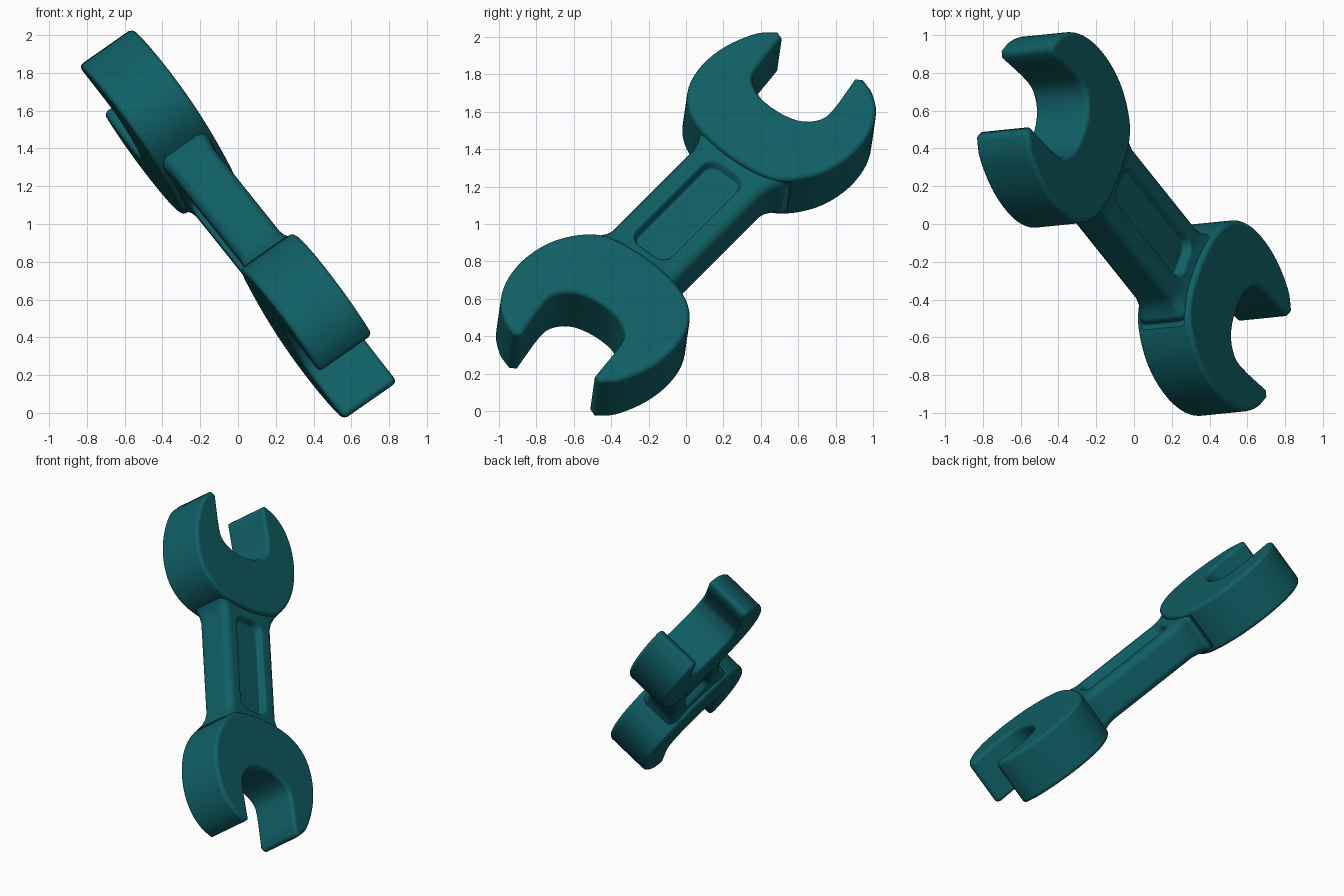
import bpy, bmesh, math
from mathutils import Vector, Matrix

if "Cube" in bpy.data.objects:
    bpy.data.objects.remove(bpy.data.objects["Cube"])

# Tool frame: local x along the handle, local y across, local z through the thickness
along = Vector((-0.492, 0.615, 0.615)).normalized()
face = Vector((0.815, 0.085, 0.573))
face = (face - along * face.dot(along)).normalized()
across = face.cross(along)
FRAME = Matrix((along, across, face)).transposed().to_4x4()
FRAME.translation = (0, 0, 1)

teal = bpy.data.materials.new("teal")
teal.use_nodes = True
teal.diffuse_color = (0.005, 0.115, 0.13, 1)
bsdf = next(n for n in teal.node_tree.nodes if n.type == "BSDF_PRINCIPLED")
bsdf.inputs["Base Color"].default_value = teal.diffuse_color


def make_object(name, bm, matrix):
    bmesh.ops.recalc_face_normals(bm, faces=bm.faces)
    mesh = bpy.data.meshes.new(name)
    bm.to_mesh(mesh)
    bm.free()
    obj = bpy.data.objects.new(name, mesh)
    obj.matrix_world = matrix
    mesh.materials.append(teal)
    bpy.context.collection.objects.link(obj)
    return obj


def smooth(obj):
    bpy.ops.object.select_all(action="DESELECT")
    bpy.context.view_layer.objects.active = obj
    obj.select_set(True)
    bpy.ops.object.shade_smooth_by_angle(angle=math.radians(40))
    obj.modifiers.new("even_shading", "WEIGHTED_NORMAL")


def spline(points, steps):
    """Smooth open curve through the points."""
    p = [Vector(q) for q in points]
    p = [2 * p[0] - p[1]] + p + [2 * p[-1] - p[-2]]
    out = []
    for a, b, c, d in zip(p, p[1:], p[2:], p[3:]):
        for i in range(steps):
            t = i / steps
            out.append(0.5 * (2 * b + (c - a) * t + (2 * a - 5 * b + 4 * c - d) * t * t
                              + (3 * b - a - 3 * c + d) * t ** 3))
    return out + [p[-2]]


def rounded_rect(hx, hy, r, n=5):
    pts = []
    for k, (sx, sy) in enumerate(((1, 1), (-1, 1), (-1, -1), (1, -1))):
        for i in range(n + 1):
            ang = (k + i / n) * math.pi / 2
            pts.append((sx * (hx - r) + r * math.cos(ang), sy * (hy - r) + r * math.sin(ang)))
    return pts


def loft(rings):
    bm = bmesh.new()
    loops = [[bm.verts.new(co) for co in ring] for ring in rings]
    for lo, hi in zip(loops, loops[1:]):
        for i in range(len(lo)):
            j = (i + 1) % len(lo)
            bm.faces.new((lo[i], lo[j], hi[j], hi[i]))
    bm.faces.new(loops[0][::-1])
    bm.faces.new(loops[-1])
    return bm


# Open jaw heads: plan outline, extruded, with a soft outer rim and a tighter mouth rim
OUTER = [(1.215, 0.345), (1.13, 0.43), (0.96, 0.50), (0.78, 0.52), (0.62, 0.485),
         (0.50, 0.39), (0.43, 0.23), (0.41, 0), (0.44, -0.21), (0.53, -0.33), (0.68, -0.42),
         (0.86, -0.455), (1.03, -0.435), (1.16, -0.37), (1.24, -0.28), (1.275, -0.19)]
MOUTH = [(1.25, -0.155), (1.0, -0.19), (0.90, -0.165), (0.835, -0.09), (0.81, 0.03),
         (0.82, 0.15), (0.87, 0.245), (0.95, 0.28), (1.2, 0.305)]
HEAD_HALF = 0.172


def jaw_head(name, matrix):
    outer, mouth = spline(OUTER, 4), spline(MOUTH, 3)
    plan = outer + mouth
    bm = loft([[(p.x, p.y, z) for p in plan] for z in (-HEAD_HALF, HEAD_HALF)])
    weight = bm.edges.layers.float.new("bevel_weight_edge")
    bm.verts.ensure_lookup_table()
    n = len(plan)
    for e in bm.edges:
        i, j = sorted(v.index for v in e.verts)
        if abs(e.verts[0].co.z - e.verts[1].co.z) > 0.01:
            continue
        x = (e.verts[0].co.x + e.verts[1].co.x) / 2
        on_outer = max(i % n, j % n) < len(outer)
        taper = min(1, max(0, (1.22 - x) / 0.25))
        e[weight] = 0.3 + 0.7 * taper if on_outer else 0.3
    obj = make_object(name, bm, matrix)
    bevel = obj.modifiers.new("soft_rim", "BEVEL")
    bevel.limit_method = "WEIGHT"
    bevel.width = 0.09
    bevel.segments = 5
    bevel.use_clamp_overlap = False
    smooth(obj)


jaw_head("upper_jaw_head", FRAME)
jaw_head("lower_jaw_head", FRAME @ Matrix.Rotation(math.pi, 4, "Z"))

# Handle: rounded bar flaring slightly into both heads
STATIONS = [(0.35, 0.235, 0.13), (0.40, 0.245, 0.137), (0.45, 0.27, 0.15), (0.50, 0.31, 0.163)]
half = [(0, 0.235, 0.13)] + STATIONS
sections = [(-x, w, t) for x, w, t in reversed(half[1:])] + half
handle = make_object("handle", loft(
    [[(x, y, z) for y, z in rounded_rect(w, t, 0.055)] for x, w, t in sections]), FRAME)

# Long rounded recesses on both faces of the handle
for side in (1, -1):
    rings = [(0.335, 0.105, 0.08), (0.34, 0.11, 0.088), (0.35, 0.118, 0.118),
             (0.358, 0.126, 0.127), (0.378, 0.146, 0.14)]
    cutter = make_object("recess_cutter", loft(
        [[(x, y, side * z) for x, y in rounded_rect(hx, hy, hy - 0.055)]
         for hx, hy, z in rings]), FRAME)
    cutter.hide_render = True
    cutter.hide_set(True)
    cut = handle.modifiers.new("recess", "BOOLEAN")
    cut.operation = "DIFFERENCE"
    cut.object = cutter
smooth(handle)
